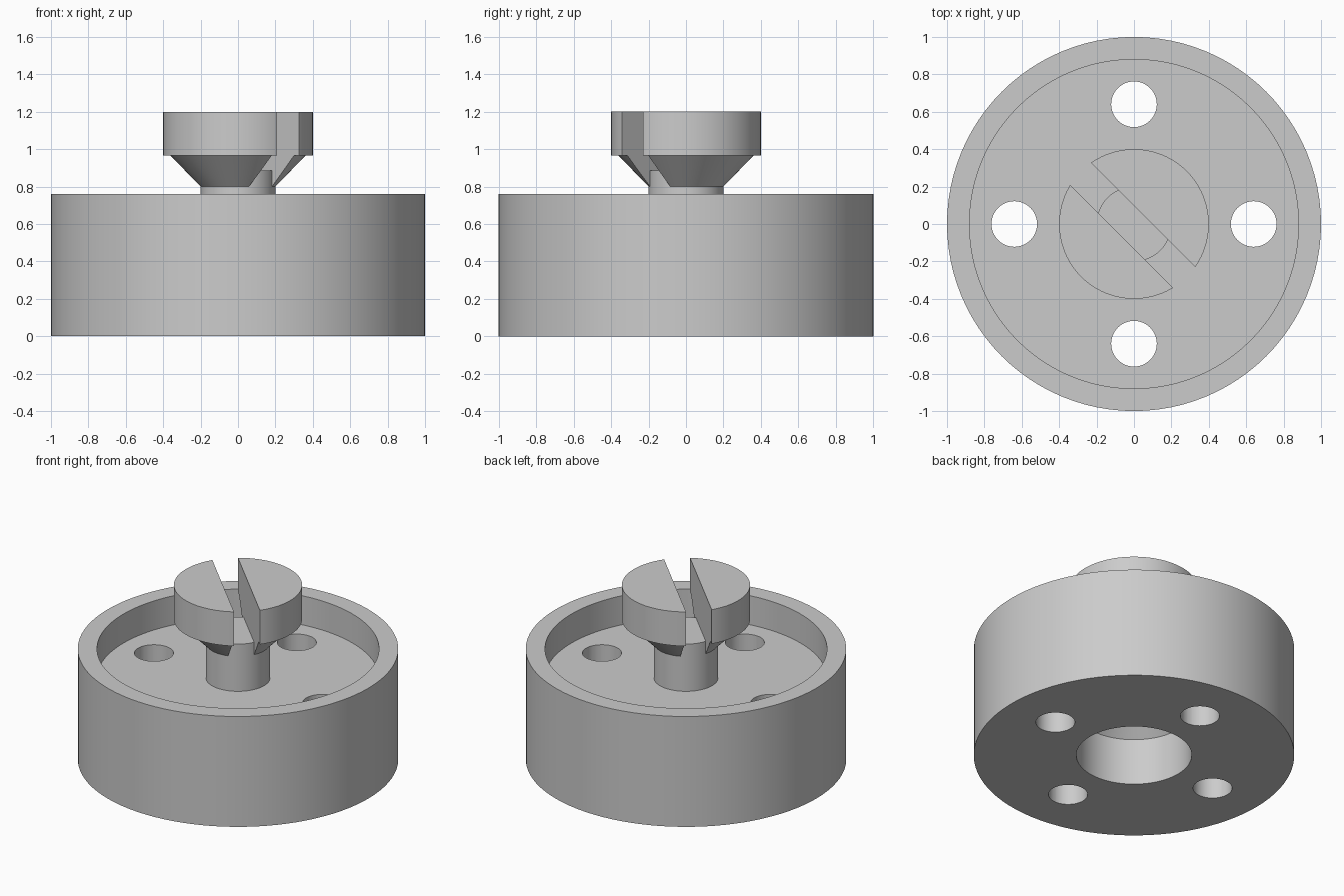
import bpy
import bmesh
import math
from mathutils import Vector

SEGMENTS = 96

cube = bpy.data.objects.get("Cube")
if cube:
    bpy.data.objects.remove(cube, do_unlink=True)

grey = bpy.data.materials.new("plain grey")
grey.use_nodes = True
colour = (0.6, 0.6, 0.6, 1)
grey.diffuse_color = colour
grey.node_tree.nodes["Principled BSDF"].inputs["Base Color"].default_value = colour


def lathe(profile):
    """Revolve (radius, height) points about the z axis."""
    bm = bmesh.new()
    verts = [bm.verts.new((r, 0, z)) for r, z in profile]
    edges = [bm.edges.new(pair) for pair in zip(verts, verts[1:])]
    bmesh.ops.spin(bm, geom=verts + edges, cent=(0, 0, 0), axis=(0, 0, 1),
                   angle=math.tau, steps=SEGMENTS, use_duplicate=False)
    bmesh.ops.remove_doubles(bm, verts=bm.verts, dist=1e-4)
    bmesh.ops.recalc_face_normals(bm, faces=bm.faces)
    return bm


def make_object(name, bm):
    mesh = bpy.data.meshes.new(name)
    bm.to_mesh(mesh)
    bm.free()
    mesh.materials.append(grey)
    obj = bpy.data.objects.new(name, mesh)
    bpy.context.collection.objects.link(obj)
    return obj


def select(obj):
    bpy.ops.object.select_all(action="DESELECT")
    obj.select_set(True)
    bpy.context.view_layer.objects.active = obj


def shade(obj):
    select(obj)
    bpy.ops.object.shade_smooth_by_angle(angle=math.radians(30))


# Cup with raised rim, central stem and a countersunk bore underneath
cup = make_object("cup_and_stem", lathe([
    (0, 0.48), (0.2, 0.48), (0.36, 0.32), (0.36, 0), (1, 0), (1, 0.76),
    (0.88, 0.76), (0.88, 0.56), (0.2, 0.56), (0.2, 0.885), (0, 0.885)]))

# Four through holes around the floor
drill = bmesh.new()
for i in range(4):
    made = bmesh.ops.create_cone(drill, cap_ends=True, segments=48,
                                 radius1=0.122, radius2=0.122, depth=2)
    angle = i * math.pi / 2
    bmesh.ops.translate(drill, verts=made["verts"],
                        vec=(0.64 * math.cos(angle), 0.64 * math.sin(angle), 0.3))
cutter = make_object("hole_cutter", drill)
cutter.hide_render = True
holes = cup.modifiers.new("holes", "BOOLEAN")
holes.operation = "DIFFERENCE"
holes.solver = "EXACT"
holes.object = cutter
select(cup)
bpy.ops.object.modifier_apply(modifier=holes.name)
bpy.data.objects.remove(cutter, do_unlink=True)
shade(cup)

# Stepped conical head, split by a diagonal slot into two halves
across = Vector((1, 1, 0)).normalized()
for name, offset, side in (("head_back_half", 0.069, 1), ("head_front_half", -0.094, -1)):
    bm = lathe([(0, 0.8), (0.2, 0.8), (0.36, 0.965), (0.4, 0.965), (0.4, 1.2), (0, 1.2)])
    cut = bmesh.ops.bisect_plane(
        bm, geom=bm.verts[:] + bm.edges[:] + bm.faces[:], dist=1e-5,
        plane_co=across * offset, plane_no=across * side, clear_inner=True)
    rim = [e for e in cut["geom_cut"] if isinstance(e, bmesh.types.BMEdge)]
    bmesh.ops.contextual_create(bm, geom=rim)
    bmesh.ops.recalc_face_normals(bm, faces=bm.faces)
    shade(make_object(name, bm))
